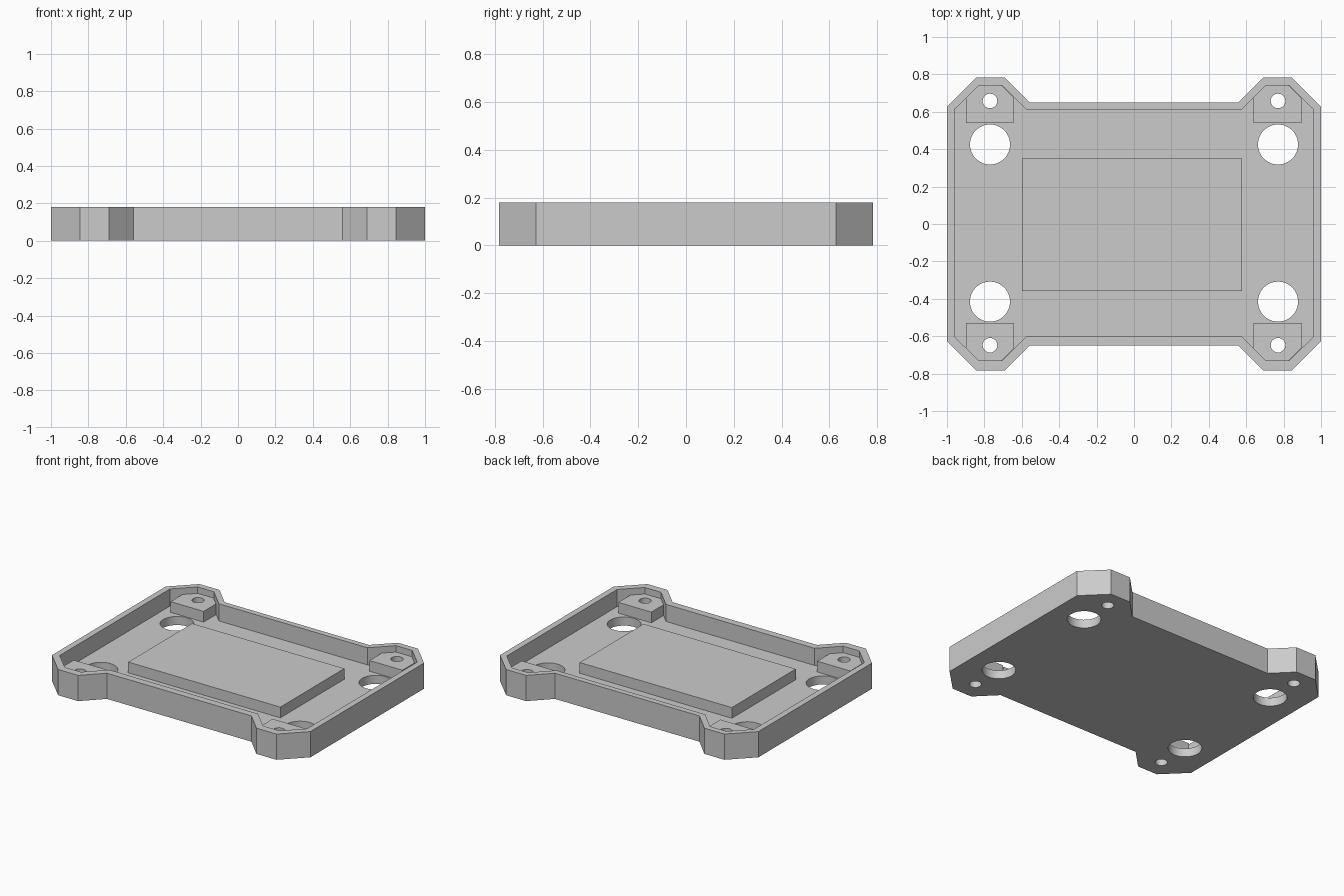
import bpy
import bmesh
import math

if "Cube" in bpy.data.objects:
    bpy.data.objects.remove(bpy.data.objects["Cube"], do_unlink=True)

HEIGHT, FLOOR, STEP = 0.18, 0.06, 0.135   # rim, floor and raised part levels
SHIFT_X, SHIFT_Y = -0.0025, 0.005         # slight offset of the inner features
SIDES = [(1, 1, "back_left"), (-1, 1, "back_right"),
         (-1, -1, "front_right"), (1, -1, "front_left")]

grey = bpy.data.materials.new("plain grey")
grey.use_nodes = True
colour = (0.6, 0.6, 0.6, 1)
grey.diffuse_color = colour
grey.node_tree.nodes["Principled BSDF"].inputs["Base Color"].default_value = colour


def prism(name, outline, bottom, top):
    """Extrude a closed outline from bottom to top."""
    bm = bmesh.new()
    face = bm.faces.new([bm.verts.new((x, y, bottom)) for x, y in outline])
    moved = bmesh.ops.extrude_face_region(bm, geom=[face])["geom"]
    for v in moved:
        if isinstance(v, bmesh.types.BMVert):
            v.co.z = top
    bmesh.ops.recalc_face_normals(bm, faces=bm.faces)
    mesh = bpy.data.meshes.new(name)
    bm.to_mesh(mesh)
    bm.free()
    obj = bpy.data.objects.new(name, mesh)
    bpy.context.collection.objects.link(obj)
    mesh.materials.append(grey)
    return obj


def mirrored(quarter, dx=0, dy=0):
    """Repeat a quarter outline around both axes."""
    points = []
    for sx, sy, _ in SIDES:
        part = [(sx * x + dx, sy * y + dy) for x, y in quarter]
        points += part if sx * sy > 0 else part[::-1]
    return points


def circle(x, y, radius, count=48):
    return [(x + radius * math.cos(math.tau * i / count),
             y + radius * math.sin(math.tau * i / count)) for i in range(count)]


def activate(obj):
    bpy.ops.object.select_all(action="DESELECT")
    obj.select_set(True)
    bpy.context.view_layer.objects.active = obj


def cut(obj, cutter):
    """Subtract a cutter and discard it."""
    cutter.hide_render = True
    mod = obj.modifiers.new("cut", "BOOLEAN")
    mod.operation = "DIFFERENCE"
    mod.solver = "EXACT"
    mod.object = cutter
    activate(obj)
    bpy.ops.object.modifier_apply(modifier=mod.name)
    bpy.data.objects.remove(cutter, do_unlink=True)


# Tray with chamfered corner lobes and a hollow inside
outer = [(1, 0.628), (0.845, 0.782), (0.69, 0.782), (0.559, 0.65)]
inner = [(0.957, 0.61), (0.83, 0.735), (0.705, 0.735), (0.575, 0.605)]
tray = prism("tray", mirrored(outer), 0, HEIGHT)
cut(tray, prism("hollow", mirrored(inner, 0, SHIFT_Y), FLOOR, HEIGHT + 0.1))
parts = [tray]

# Corner screw posts, screw holes and large round openings
post = [(0.642, 0.535), (0.897, 0.535), (0.897, 0.669),
        (0.83, 0.735), (0.705, 0.735), (0.642, 0.672)]
for sx, sy, label in SIDES:
    outline = [(sx * x + SHIFT_X, sy * y + SHIFT_Y) for x, y in post]
    block = prism("screw_post_" + label, outline, FLOOR, STEP)
    x = sx * 0.77
    for target in (tray, block):
        hole = circle(x, sy * 0.653 + SHIFT_Y, 0.039)
        cut(target, prism("screw_hole", hole, -0.1, 0.3))
    opening = circle(x, sy * 0.42 + SHIFT_Y, 0.107)
    cut(tray, prism("round_opening", opening, -0.1, 0.3))
    parts.append(block)

# Raised rectangular pad on the floor
pad = [(-0.6, -0.357), (0.578, -0.357), (0.578, 0.35), (-0.6, 0.35)]
parts.append(prism("raised_pad", pad, FLOOR, STEP))

# Smooth hole walls, sharp edges elsewhere
for part in parts:
    activate(part)
    bpy.ops.object.shade_smooth_by_angle(angle=math.radians(30))
